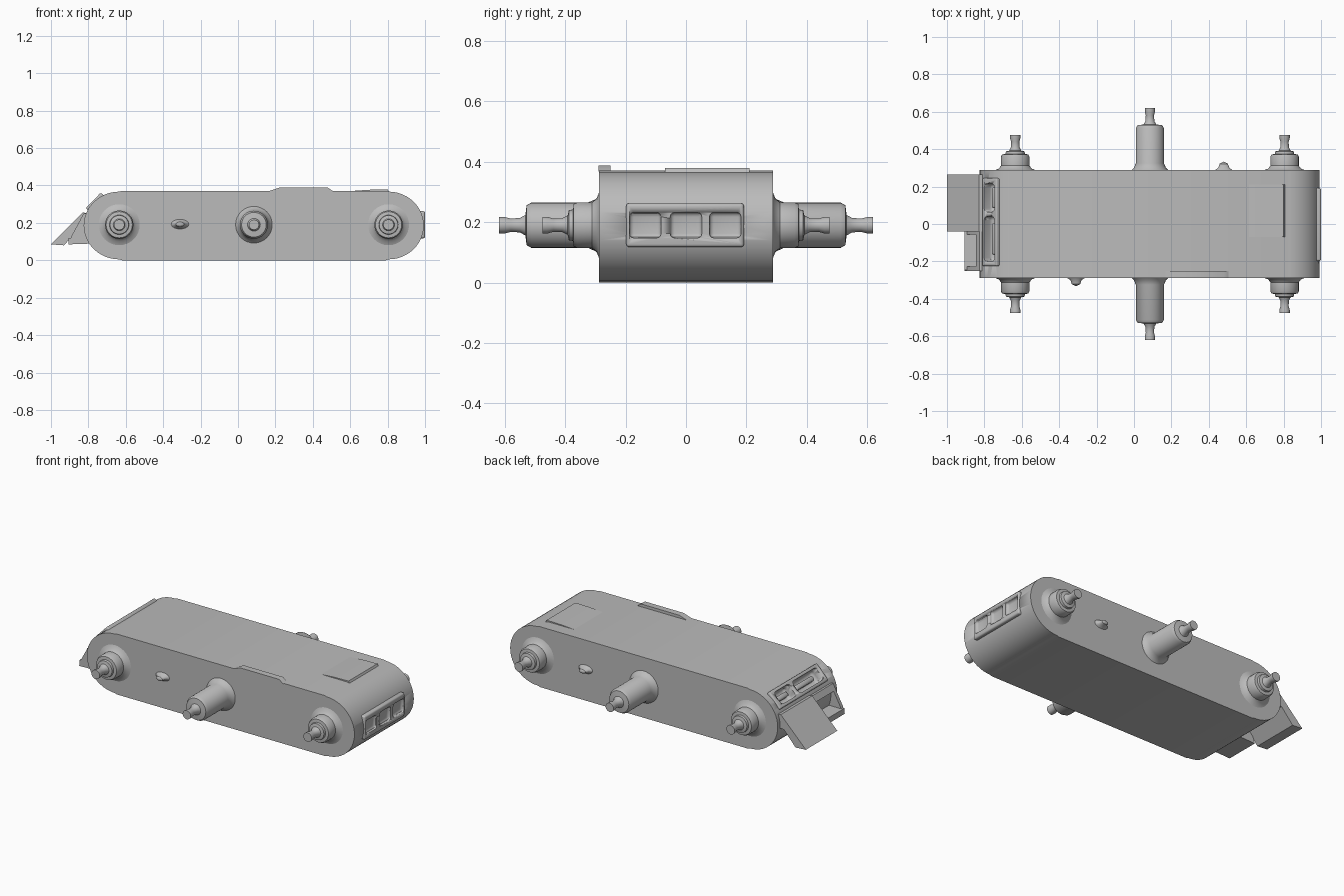
import bpy, bmesh, math
from mathutils import Matrix, Vector

cube = bpy.data.objects.get("Cube")
if cube:
    bpy.data.objects.remove(cube, do_unlink=True)

grey = bpy.data.materials.new("plain grey")
grey.use_nodes = True
colour = (0.5, 0.5, 0.5, 1)
grey.diffuse_color = colour
grey.node_tree.nodes["Principled BSDF"].inputs["Base Color"].default_value = colour


def finish(name, bm, angle=35):
    bmesh.ops.recalc_face_normals(bm, faces=bm.faces)
    mesh = bpy.data.meshes.new(name)
    bm.to_mesh(mesh)
    bm.free()
    obj = bpy.data.objects.new(name, mesh)
    bpy.context.collection.objects.link(obj)
    mesh.materials.append(grey)
    activate(obj)
    bpy.ops.object.shade_smooth_by_angle(angle=math.radians(angle))
    return obj


def activate(obj):
    bpy.ops.object.select_all(action='DESELECT')
    obj.select_set(True)
    bpy.context.view_layer.objects.active = obj


def prism(name, outline, y0, y1):
    """Extrude an x-z outline across the body."""
    bm = bmesh.new()
    face = bm.faces.new([bm.verts.new((x, y0, z)) for x, z in outline])
    new = bmesh.ops.extrude_face_region(bm, geom=[face])["geom"]
    bmesh.ops.translate(bm, vec=(0, y1 - y0, 0),
                        verts=[v for v in new if isinstance(v, bmesh.types.BMVert)])
    return finish(name, bm)


def box(name, centre, size, tilt=0, bevel=0):
    bm = bmesh.new()
    bmesh.ops.create_cube(bm, size=1)
    bmesh.ops.scale(bm, vec=size, verts=bm.verts)
    if bevel:
        bmesh.ops.bevel(bm, geom=bm.edges[:], offset=bevel, segments=3,
                        profile=0.5, affect='EDGES')
    bm.transform(Matrix.Translation(centre) @ Matrix.Rotation(tilt, 4, 'Y'))
    return finish(name, bm)


def lathe(name, profile, x, z, side, steps=32):
    """Spin (radius, distance) points around a crosswise axle."""
    bm = bmesh.new()
    verts = [bm.verts.new((x + r, side * d, z)) for r, d in profile]
    edges = [bm.edges.new(pair) for pair in zip(verts, verts[1:])]
    bmesh.ops.spin(bm, geom=verts + edges, cent=(x, 0, z), axis=(0, 1, 0),
                   angle=2 * math.pi, steps=steps)
    bmesh.ops.remove_doubles(bm, verts=bm.verts, dist=0.0005)
    return finish(name, bm)


def cut(target, cutters):
    for cutter in cutters:
        mod = target.modifiers.new("cut", 'BOOLEAN')
        mod.operation, mod.solver, mod.object = 'DIFFERENCE', 'EXACT', cutter
        activate(target)
        bpy.ops.object.modifier_apply(modifier=mod.name)


def discard(cutters):
    for cutter in cutters:
        bpy.data.objects.remove(cutter, do_unlink=True)


# Body: long slab with slightly slimmer rounded ends
def arc(cx, rx, start):
    return [(cx + rx * math.cos(a), 0.186 + 0.181 * math.sin(a))
            for a in (start + math.pi * i / 24 for i in range(25))]


outline = [(0.79, 0), *arc(0.805, 0.188, -math.pi / 2), (0.79, 0.371),
           (-0.62, 0.371), *arc(-0.635, 0.19, math.pi / 2), (-0.62, 0)]
body = prism("body", outline, -0.288, 0.288)

# Slotted surround on the upper shoulder of the ramp end
tilt = -math.radians(46)
outward = Vector((math.sin(tilt), 0, math.cos(tilt)))
hub = Vector((-0.635, 0, 0.186))
surround = box("slot_surround", hub + outward * 0.17 + Vector((0, 0.01, 0)),
               (0.115, 0.47, 0.046), tilt, 0.008)
slots = [box("slot_cutter", hub + outward * 0.175 + Vector((0, y, 0)),
             (0.08, length, 0.09), tilt, 0.02)
         for y, length in ((0.14, 0.15), (-0.08, 0.24))]
cut(body, slots)
cut(surround, slots)
discard(slots)

# Rod lying in the slots
for y, length in ((0.14, 0.11), (-0.08, 0.17)):
    box("slot_latch", hub + outward * 0.145 + Vector((0, y, 0)),
        (0.03, length, 0.04), tilt, 0.01)

# Flat panel with three pockets on the opposite end
panel = box("end_panel", (0.965, -0.003, 0.19), (0.07, 0.39, 0.145), 0, 0.01)
pockets = [box("pocket_cutter", (1.0, y, 0.19), (0.036, 0.105, 0.085), 0, 0.015)
           for y in (-0.135, 0.0, 0.13)]
cut(panel, pockets)
cut(body, pockets)
discard(pockets)

# Axle stubs, mirrored on both sides
short = [(0, 0.27), (0.115, 0.286), (0.088, 0.296), (0.076, 0.312), (0.076, 0.36),
         (0.07, 0.372), (0.052, 0.374), (0.05, 0.388), (0.032, 0.392),
         (0.023, 0.41), (0.022, 0.44), (0.028, 0.46), (0.028, 0.475), (0, 0.475)]
long = [(0, 0.27), (0.1, 0.286), (0.086, 0.3), (0.075, 0.325), (0.075, 0.512),
        (0.066, 0.528), (0.034, 0.532), (0.024, 0.55), (0.022, 0.58),
        (0.027, 0.6), (0.027, 0.62), (0, 0.62)]
for side, label in ((-1, "front"), (1, "back")):
    for x, place in ((-0.635, "ramp_end"), (0.805, "panel_end")):
        lathe(f"{label}_{place}_axle", short, x, 0.19, side)
    lathe(f"{label}_middle_axle", long, 0.085, 0.19, side)

    # Small side nub
    nub = [(0, 0.27), (0.05, 0.286), (0.03, 0.3), (0.022, 0.322), (0, 0.333)]
    obj = lathe(f"{label}_side_nub", nub, 0, 0, side, 16)
    obj.scale.z = 0.55
    obj.location = (0.085 + side * 0.395, 0, 0.193)

# Sloping ramp plate
prism("ramp_plate", [(-1.0, 0.085), (-0.83, 0.255), (-0.78, 0.25),
                     (-0.78, 0.17), (-0.85, 0.17), (-0.93, 0.08)], -0.04, 0.265)

# Open bracket beside the ramp
side_shape = [(-0.905, 0.085), (-0.89, 0.13), (-0.825, 0.25), (-0.76, 0.25), (-0.76, 0.09)]
for y in (-0.25, -0.055):
    prism("bracket_cheek", side_shape, y, y + 0.022)
prism("bracket_floor", [(-0.905, 0.085), (-0.905, 0.12), (-0.76, 0.12),
                        (-0.76, 0.09)], -0.245, -0.04)
prism("bracket_bar", [(-0.845, 0.215), (-0.825, 0.25), (-0.77, 0.25),
                      (-0.77, 0.215)], -0.25, -0.035)

# Low pads on the deck
prism("edge_pad", [(0.16, 0.368), (0.22, 0.388), (0.48, 0.388), (0.51, 0.368)],
      -0.289, -0.25)
prism("deck_plate", [(0.6, 0.37), (0.7, 0.377), (0.8, 0.379), (0.81, 0.36)],
      -0.07, 0.21)
